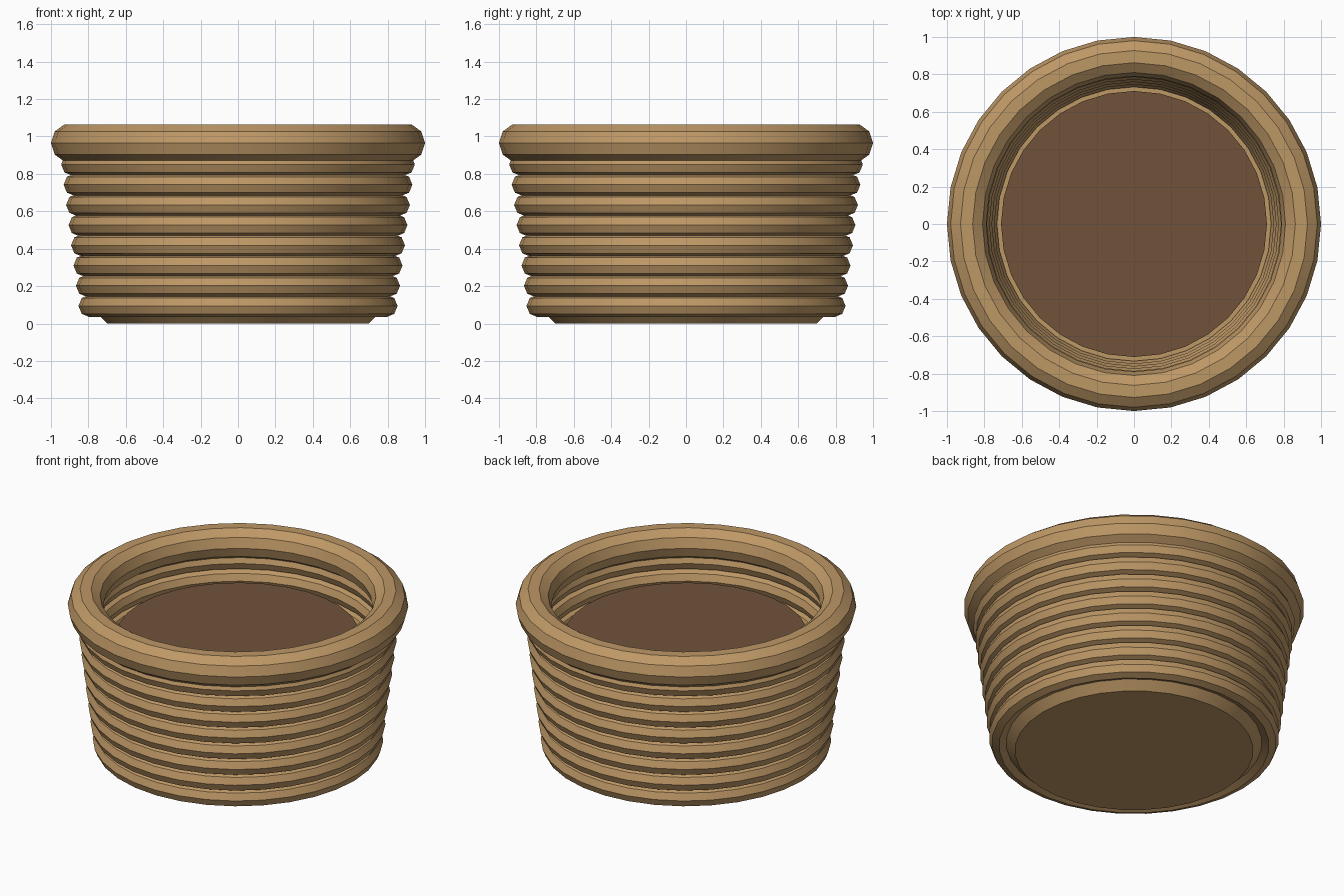
import bpy
import math

cube = bpy.data.objects.get("Cube")
if cube:
    bpy.data.objects.remove(cube, do_unlink=True)

SIDES = 32


def make_material(name, rgb):
    mat = bpy.data.materials.new(name)
    mat.use_nodes = True
    mat.diffuse_color = (*rgb, 1)
    mat.node_tree.nodes["Principled BSDF"].inputs["Base Color"].default_value = (*rgb, 1)
    return mat


wicker = make_material("wicker tan", (0.515, 0.314, 0.133))
soil = make_material("soil brown", (0.162, 0.084, 0.041))


def finish(name, mat):
    ob = bpy.context.object
    ob.name = name
    ob.data.materials.append(mat)
    bpy.ops.object.shade_smooth_by_angle(angle=math.radians(25))
    return ob


def ring(name, z, radius, thickness, minor_sides):
    bpy.ops.mesh.primitive_torus_add(
        major_segments=SIDES, minor_segments=minor_sides,
        major_radius=radius, minor_radius=thickness, location=(0, 0, z))
    return finish(name, wicker)


def drum(name, z0, z1, r0, r1, mat):
    bpy.ops.mesh.primitive_cone_add(
        vertices=SIDES, radius1=r0, radius2=r1, depth=z1 - z0,
        location=(0, 0, (z0 + z1) / 2))
    return finish(name, mat)


# Flared base plate, tucked inside the lowest coil
drum("base", 0.0, 0.08, 0.70, 0.78, wicker)

# Wall of stacked coils, widening upwards
for i in range(8):
    ring(f"coil_{i + 1}", 0.094 + 0.108 * i, 0.793 + 0.0132 * i, 0.06, 8)

# Thick rim
ring("rim", 0.965, 0.895, 0.105, 10)

# Brown filling inside the wall
drum("filling", 0.06, 0.78, 0.70, 0.711, soil)
